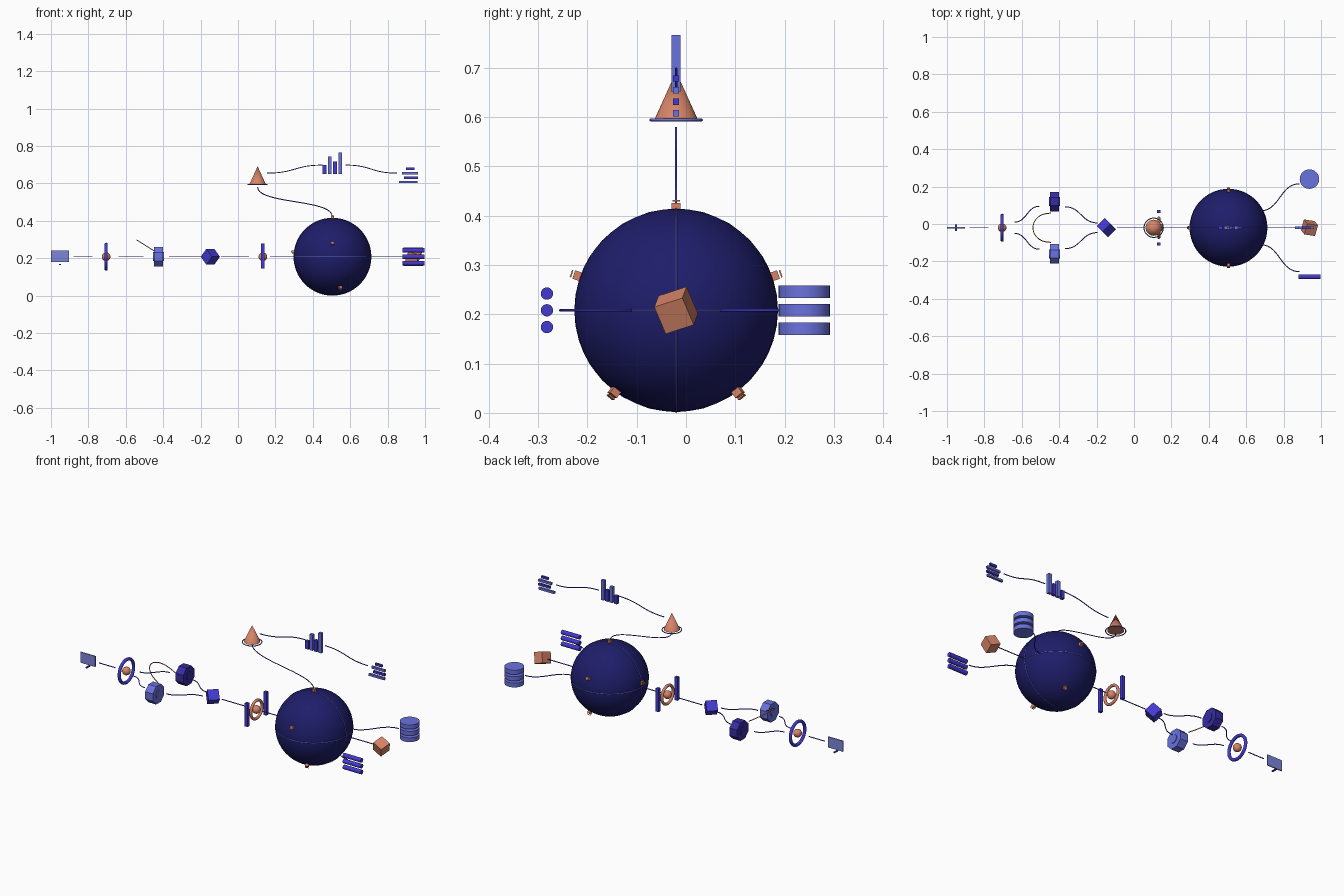
import bpy, math
from mathutils import Vector

if "Cube" in bpy.data.objects:
    bpy.data.objects.remove(bpy.data.objects["Cube"], do_unlink=True)

Y, Z = -0.02, 0.208          # axis of the main chain
HUB = Vector((0.505, Y, Z))  # centre of the big globe
R = 0.2065


def material(name, *rgb):
    lin = [((c / 255 + 0.055) / 1.055) ** 2.4 for c in rgb] + [1]
    m = bpy.data.materials.new(name)
    m.use_nodes = True
    m.diffuse_color = lin
    m.node_tree.nodes["Principled BSDF"].inputs["Base Color"].default_value = lin
    return m


NAVY = material("navy", 30, 29, 106)
INDIGO = material("indigo", 67, 58, 208)
VIOLET = material("deep_violet", 55, 44, 162)
BLUE = material("periwinkle", 106, 114, 222)
SLATE = material("slate_blue", 124, 134, 216)
COPPER = material("copper", 214, 132, 103)


def finish(name, mat, smooth=False):
    ob = bpy.context.object
    ob.name = name
    ob.data.materials.clear()
    ob.data.materials.append(mat)
    if smooth:
        bpy.ops.object.shade_smooth_by_angle(angle=math.radians(40))
    return ob


def box(name, loc, size, mat, rot=(0, 0, 0)):
    bpy.ops.mesh.primitive_cube_add(size=1, location=loc, rotation=rot)
    bpy.context.object.scale = size
    return finish(name, mat)


def cyl(name, loc, r, depth, mat, axis="Z", sides=32, smooth=True):
    rot = (0, math.pi / 2, 0) if axis == "X" else (0, 0, 0)
    bpy.ops.mesh.primitive_cylinder_add(vertices=sides, radius=r, depth=depth,
                                        location=loc, rotation=rot)
    return finish(name, mat, smooth)


def ring(name, loc, major, minor, mat, rot=(0, 0, 0)):
    bpy.ops.mesh.primitive_torus_add(location=loc, rotation=rot, major_radius=major,
                                     minor_radius=minor, major_segments=64, minor_segments=10)
    return finish(name, mat, True)


def ball(name, loc, r, mat):
    bpy.ops.mesh.primitive_uv_sphere_add(segments=24, ring_count=16, radius=r, location=loc)
    return finish(name, mat, True)


def wire(name, a, b, ha=(0, 0, 0), hb=(0, 0, 0), mat=INDIGO):
    """Tube from a to b; ha and hb are handle offsets at the two ends."""
    a, b = Vector(a), Vector(b)
    cu = bpy.data.curves.new(name, "CURVE")
    cu.dimensions = "3D"
    cu.bevel_depth, cu.bevel_resolution, cu.resolution_u = 0.0026, 1, 20
    sp = cu.splines.new("BEZIER")
    sp.bezier_points.add(1)
    for p, co, h in zip(sp.bezier_points, (a, b), (ha, hb)):
        p.handle_left_type = p.handle_right_type = "FREE"
        p.co = co
        p.handle_left = p.handle_right = co + Vector(h)
    ob = bpy.data.objects.new(name, cu)
    cu.materials.append(mat)
    bpy.context.collection.objects.link(ob)


def s_wire(name, a, b):
    h = (b[0] - a[0]) * 0.5
    wire(name, a, b, (h, 0, 0), (-h, 0, 0))


def straight_wire(name, x1, x2):
    wire(name, (x1, Y, Z), (x2, Y, Z))


# Globe with two thin bands
bpy.ops.mesh.primitive_ico_sphere_add(subdivisions=4, radius=R, location=HUB,
                                      rotation=(0, math.radians(-31.72), 0))
finish("globe", NAVY, True)
ring("globe_equator_band", HUB, R, 0.0016, BLUE)
ring("globe_meridian_band", HUB, R, 0.0016, BLUE, (math.pi / 2, 0, 0))

# Small ports standing on the globe
ports = {"top": (0, 0, 0.21), "right": (-0.207, 0, 0.025),
         "front": (0, -0.2, 0.07), "back": (0, 0.2, 0.07),
         "low_front": (0.042, -0.125, -0.166), "low_back": (0.042, 0.125, -0.166)}
for name, d in ports.items():
    d = Vector(d)
    rot = d.to_track_quat("Z", "Y").to_euler()
    box(name + "_port", HUB + d, (0.018, 0.018, 0.016), COPPER, rot)
    box(name + "_port_cap", HUB + d * 1.06, (0.015, 0.015, 0.003), COPPER, rot)

# Left outputs: disc stack, bar list and tilted block
for i in (-1, 0, 1):
    cyl("stack_disc", (0.938, 0.24, Z + 0.0375 * i), 0.052, 0.025, BLUE)
    cyl("list_bar", (0.938, -0.282, Z + 0.034 * i), 0.0125, 0.116, INDIGO, "X", 20)
for side in (1, -1):
    s_wire("output_wire", (0.675, Y + 0.09 * side, Z), (0.885, Y + 0.235 * side, Z))
box("tilted_block", (0.938, Y, Z), (0.062,) * 3, COPPER, (0.33, 0.38, -0.15))
straight_wire("block_wire", 0.7, 0.91)

# Upper branch: cone, column chart and text rows
wire("cone_wire", (0.503, Y, 0.425), (0.105, Y, 0.58), (0, 0, 0.09), (0, 0, -0.09))
bpy.ops.mesh.primitive_cone_add(vertices=32, radius1=0.043, depth=0.095,
                                location=(0.105, Y, 0.6445))
finish("cone", COPPER, True)
ring("cone_base_ring", (0.105, Y, 0.594), 0.0515, 0.0028, BLUE)
s_wire("chart_wire", (0.155, Y, 0.655), (0.452, Y, 0.698))
s_wire("rows_wire", (0.575, Y, 0.698), (0.85, Y, 0.655))
for i, h in enumerate((0.047, 0.092, 0.065, 0.115)):
    box("chart_column", (0.463 + 0.028 * i, Y, 0.651 + h / 2), (0.02, 0.018, h),
        (INDIGO, BLUE)[i % 2])
for i, (x, w) in enumerate(((0.922, 0.045), (0.92, 0.085), (0.925, 0.075), (0.91, 0.1))):
    box("text_row", (x, Y, 0.678 - 0.0235 * i), (w, 0.012, 0.013), (INDIGO, BLUE)[i % 2])

# Gate: two posts around a ring and ball
for side in (1, -1):
    box("gate_post", (0.133, Y + 0.087 * side, 0.212), (0.018, 0.018, 0.135), INDIGO)
ring("gate_ring", (0.133, Y, Z), 0.052, 0.008, COPPER, (0, math.pi / 2, 0))
ball("gate_ball", (0.133, Y, Z), 0.023, COPPER)
straight_wire("gate_inner_wire", 0.17, 0.3)
straight_wire("gate_outer_wire", -0.09, 0.06)

# Turned cube joining the two branches
box("junction_cube", (-0.148, Y, Z), (0.06,) * 3, INDIGO, (math.pi / 4, 0, math.pi / 4))

# Twin eight-sided wheels with their wires
for side, mat, label in ((1, VIOLET, "back"), (-1, BLUE, "front")):
    y = Y + 0.14 * side
    w = cyl(label + "_wheel", (-0.425, y, Z), 0.0565, 0.05, mat, "X", 8, False)
    w.rotation_mode = "ZYX"
    w.rotation_euler.x = math.pi / 8
    cyl(label + "_wheel_hub", (-0.425, y, Z), 0.024, 0.058, mat, "X", 24)
    s_wire(label + "_wheel_inner_wire", (-0.37, Y + 0.112 * side, Z), (-0.195, Y + 0.026 * side, Z))
    s_wire(label + "_wheel_outer_wire", (-0.64, Y + 0.03 * side, Z), (-0.505, Y + 0.115 * side, Z))

# Raised loop between the wheels
wire("wheel_loop", (-0.445, Y + 0.078, 0.237), (-0.445, Y - 0.078, 0.237),
     (-0.127, 0, 0.08), (-0.127, 0, 0.08), COPPER)

# Ring with ball, then the screen at the end
ring("end_ring", (-0.705, Y, Z), 0.066, 0.009, INDIGO, (0, math.pi / 2, 0))
ball("end_ring_ball", (-0.705, Y, Z), 0.023, COPPER)
straight_wire("screen_wire", -0.88, -0.778)
box("screen", (-0.952, Y, 0.21), (0.096, 0.006, 0.062), SLATE)
box("screen_foot", (-0.952, Y, 0.167), (0.009, 0.034, 0.006), INDIGO)
